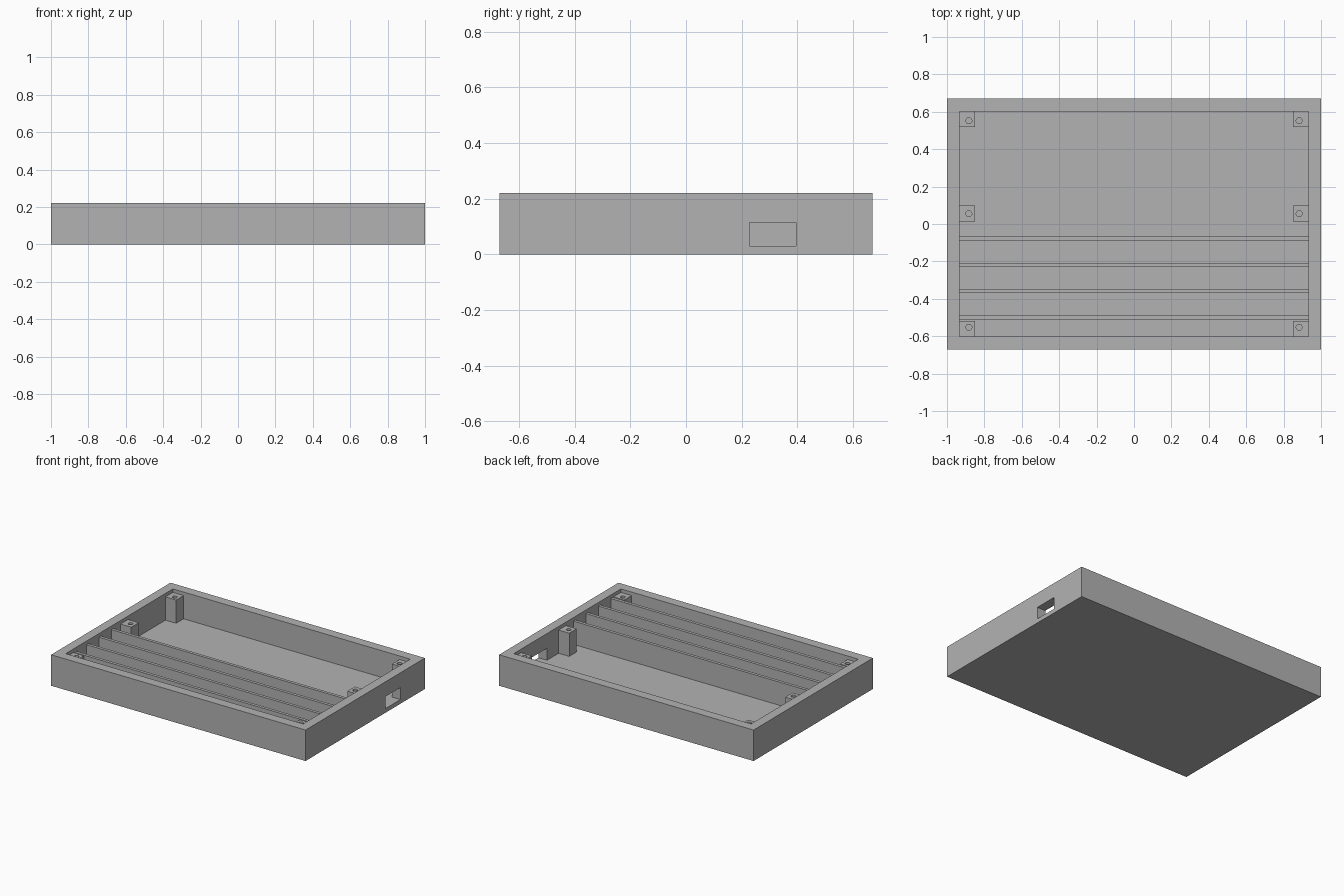
import bpy

if "Cube" in bpy.data.objects:
    bpy.data.objects.remove(bpy.data.objects["Cube"])

grey = bpy.data.materials.new("plain grey")
grey.diffuse_color = (0.45, 0.45, 0.45, 1)
grey.use_nodes = True
grey.node_tree.nodes["Principled BSDF"].inputs["Base Color"].default_value = grey.diffuse_color

W, D, H = 1.0, 0.67, 0.22        # outer half width, half depth, height
IW, ID = 0.933, 0.602            # inner half width, half depth
FLOOR, SHELF = 0.03, 0.195       # floor level, height of the inner parts


def box(name, x0, x1, y0, y1, z0, z1):
    v = [(x, y, z) for x in (x0, x1) for y in (y0, y1) for z in (z0, z1)]
    f = [(0, 1, 3, 2), (4, 6, 7, 5), (0, 4, 5, 1),
         (2, 3, 7, 6), (0, 2, 6, 4), (1, 5, 7, 3)]
    me = bpy.data.meshes.new(name)
    me.from_pydata(v, [], f)
    me.materials.append(grey)
    ob = bpy.data.objects.new(name, me)
    bpy.context.collection.objects.link(ob)
    return ob


def cut(ob, cutter):
    mod = ob.modifiers.new("cut", 'BOOLEAN')
    mod.operation = 'DIFFERENCE'
    mod.solver = 'EXACT'
    mod.object = cutter
    bpy.context.view_layer.objects.active = ob
    bpy.ops.object.modifier_apply(modifier=mod.name)
    bpy.data.objects.remove(cutter)


# Open tray with a cable opening in the right wall
tray = box("tray", -W, W, -D, D, 0, H)
cut(tray, box("cavity_cutter", -IW, IW, -ID, ID, FLOOR, H + 0.1))
cut(tray, box("opening_cutter", IW - 0.01, W + 0.1, 0.228, 0.395, FLOOR, 0.115))

# Screw posts along both side walls, each with a blind hole
S = 0.084
for side, sx in (("left", -1), ("right", 1)):
    for place, y in (("front", -ID + S / 2), ("middle", 0.056), ("back", ID - S / 2)):
        xs = sorted((sx * IW, sx * (IW - S)))
        post = box(f"post_{place}_{side}", *xs, y - S / 2, y + S / 2, FLOOR, SHELF)
        hole_y = {"front": -0.552, "middle": 0.055, "back": 0.552}[place]
        bpy.ops.mesh.primitive_cylinder_add(
            vertices=24, radius=0.016, depth=0.2,
            location=(sx * 0.883, hole_y, SHELF))
        cut(post, bpy.context.object)

# Thin dividers across the front half
for i in range(4):
    y = -0.079 - 0.14 * i
    box(f"divider_{i + 1}", -IW, IW, y - 0.011, y + 0.011, FLOOR, SHELF)
